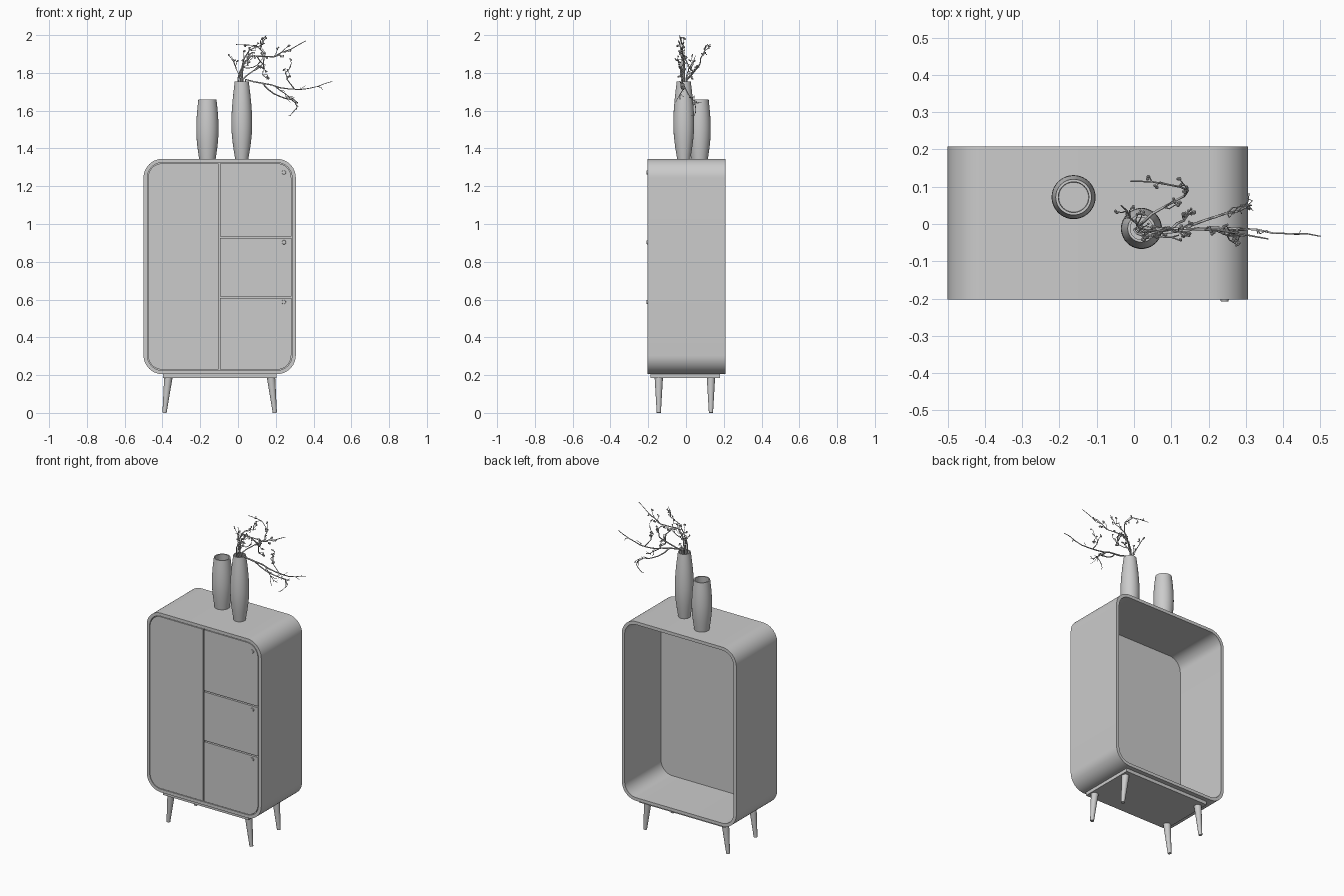
import bpy, bmesh, math, random
from mathutils import Vector

if "Cube" in bpy.data.objects:
    bpy.data.objects.remove(bpy.data.objects["Cube"])
random.seed(4)

GREY = (0.6, 0.6, 0.6, 1)
mat = bpy.data.materials.new("plain grey")
mat.use_nodes = True
mat.diffuse_color = GREY
mat.node_tree.nodes["Principled BSDF"].inputs["Base Color"].default_value = GREY


def finish(name, bm, angle=30):
    bmesh.ops.recalc_face_normals(bm, faces=bm.faces)
    mesh = bpy.data.meshes.new(name)
    bm.to_mesh(mesh)
    bm.free()
    ob = bpy.data.objects.new(name, mesh)
    bpy.context.collection.objects.link(ob)
    mesh.materials.append(mat)
    bpy.ops.object.select_all(action='DESELECT')
    ob.select_set(True)
    bpy.context.view_layer.objects.active = ob
    bpy.ops.object.shade_smooth_by_angle(angle=math.radians(angle))
    return ob


def outline(x0, x1, z0, z1, radii, steps=12):
    """Rectangle with rounded corners, from bottom left anticlockwise."""
    pts = []
    corners = [(x0, z0, 1, 1), (x1, z0, -1, 1), (x1, z1, -1, -1), (x0, z1, 1, -1)]
    for i, ((x, z, sx, sz), r) in enumerate(zip(corners, radii)):
        if r == 0:
            pts.append((x, z))
            continue
        for k in range(steps + 1):
            a = math.pi + (i + k / steps) * math.pi / 2
            pts.append((x + sx * r + r * math.cos(a), z + sz * r + r * math.sin(a)))
    return pts


def panel(name, pts, y0, y1):
    bm = bmesh.new()
    a, b = [[bm.verts.new((x, y, z)) for x, z in pts] for y in (y0, y1)]
    bm.faces.new(a)
    bm.faces.new(b)
    for i in range(len(a)):
        j = (i + 1) % len(a)
        bm.faces.new((a[i], a[j], b[j], b[i]))
    return finish(name, bm)


def lathe(name, profile, centre, sides=40):
    bm = bmesh.new()
    rings = []
    for r, z in profile:
        rings.append([bm.verts.new((centre[0] + r * math.cos(t), centre[1] + r * math.sin(t), z))
                      for t in (2 * math.pi * k / sides for k in range(sides))])
    for a, b in zip(rings, rings[1:]):
        for i in range(sides):
            j = (i + 1) % sides
            bm.faces.new((a[i], a[j], b[j], b[i]))
    bm.faces.new(rings[0])
    bm.faces.new(rings[-1])
    return finish(name, bm, 40)


def rod(name, p, q, r0, r1, sides=20):
    p, q = Vector(p), Vector(q)
    bm = bmesh.new()
    bmesh.ops.create_cone(bm, cap_ends=True, segments=sides, radius1=r0, radius2=r1, depth=(q - p).length)
    bm.transform((q - p).to_track_quat('Z', 'Y').to_matrix().to_4x4())
    bmesh.ops.translate(bm, vec=(p + q) / 2, verts=bm.verts)
    return finish(name, bm)


# Cabinet shell: a rounded tube open at the back
LEFT, RIGHT, LOW, HIGH = -0.5, 0.306, 0.205, 1.345
FRONT, BACK, WALL, R = -0.203, 0.208, 0.02, 0.1
outer = outline(LEFT, RIGHT, LOW, HIGH, [R] * 4)
inner = outline(LEFT + WALL, RIGHT - WALL, LOW + WALL, HIGH - WALL, [R - WALL] * 4)
bm = bmesh.new()
loops = [[bm.verts.new((x, y, z)) for x, z in pts]
         for pts, y in ((outer, FRONT), (outer, BACK), (inner, BACK), (inner, FRONT))]
for k in range(4):
    a, b = loops[k], loops[(k + 1) % 4]
    for i in range(len(a)):
        j = (i + 1) % len(a)
        bm.faces.new((a[i], a[j], b[j], b[i]))
finish("cabinet_shell", bm)
panel("inner_panel", inner, -0.185, -0.157)

# Doors, split by narrow gaps
G = 0.004
x0, x1, z0, z1 = LEFT + WALL + G, RIGHT - WALL - G, LOW + WALL + G, HIGH - WALL - G
SPLIT, Z_LOW, Z_HIGH, r = -0.1, 0.613, 0.93, R - WALL - G
panel("tall_door", outline(x0, SPLIT - G, z0, z1, (r, 0, 0, r)), FRONT, -0.185)
panel("lower_door", outline(SPLIT + G, x1, z0, Z_LOW - G, (0, r, 0, 0)), FRONT, -0.185)
panel("middle_door", outline(SPLIT + G, x1, Z_LOW + G, Z_HIGH - G, (0,) * 4), FRONT, -0.185)
panel("upper_door", outline(SPLIT + G, x1, Z_HIGH + G, z1, (0, 0, r, 0)), FRONT, -0.185)
for label, z in (("lower", 0.587), ("middle", 0.903), ("upper", 1.273)):
    rod(label + "_knob", (0.243, FRONT + 0.002, z), (0.243, -0.208, z), 0.012, 0.01)

# Base plate and splayed legs
bm = bmesh.new()
bmesh.ops.create_cube(bm, size=1)
bmesh.ops.scale(bm, vec=(0.602, 0.366, 0.022), verts=bm.verts)
bmesh.ops.translate(bm, vec=(-0.096, -0.004, 0.195), verts=bm.verts)
finish("base_plate", bm)
for side, s in (("right", -1), ("left", 1)):
    for end, y in (("front", -0.144), ("back", 0.132)):
        rod(f"{end}_{side}_leg", (-0.097 + s * 0.292, y, 0), (-0.097 + s * 0.272, y, 0.186), 0.011, 0.022)


# Hollow vases with a swelling body
def vase(name, centre, height, foot, belly, rim, peak, wall=0.007):
    out = []
    for k in range(17):
        t = k / 16
        u = t / peak if t < peak else (1 - t) / (1 - peak)
        low = foot if t < peak else rim
        out.append((low + (belly - low) * math.sin(u * math.pi / 2), HIGH + height * t))
    inside = [(rad - wall, z) for rad, z in reversed(out[1:])]
    lathe(name, out + inside, centre)


vase("short_vase", (-0.162, 0.072), 0.315, 0.044, 0.059, 0.048, 0.5)
vase("tall_vase", (0.02, -0.012), 0.41, 0.035, 0.055, 0.037, 0.45)


# Dry branches: tapering tubes gathered in one curve
curve = bpy.data.curves.new("branches", 'CURVE')
curve.dimensions = '3D'
curve.bevel_depth = 1
curve.bevel_resolution = 0
curve.use_fill_caps = True
blossoms = []


def tube(pts, r0, r1):
    sp = curve.splines.new('POLY')
    sp.points.add(len(pts) - 1)
    for i, p in enumerate(pts):
        sp.points[i].co = (*p, 1)
        sp.points[i].radius = r0 + (r1 - r0) * i / (len(pts) - 1)


def jitter(s):
    return Vector([random.uniform(-s, s) for _ in range(3)])


def branch(pts, r0, twigs, bloom=True):
    pts = [Vector(p) for p in pts]
    path = [pts[0]]
    for a, b in zip(pts, pts[1:]):
        path += [(a + b) / 2 + jitter(0.005), b]
    tube(path, r0, 0.0018)
    for _ in range(twigs):
        i = random.randrange(len(path) // 3, len(path) - 1)
        d = (path[i + 1] - path[i]).normalized()
        a = path[i]
        b = a + d * 0.02 + jitter(0.018)
        c = b + d * 0.012 + jitter(0.018)
        c.z, c.x = min(c.z, 1.985), min(c.x, 0.48)
        tube([a, b, c], 0.002, 0.0012)
        if bloom:
            blossoms.append(c)


ROOT = (0.015, -0.01, 1.5)
branch([ROOT, (0.04, -0.02, 1.765), (0.13, -0.018, 1.745), (0.22, -0.01, 1.722),
        (0.33, -0.015, 1.712), (0.42, -0.026, 1.728), (0.5, -0.033, 1.755)], 0.006, 4, False)
branch([(0.13, -0.018, 1.745), (0.19, 0.01, 1.69), (0.25, 0.03, 1.665),
        (0.3, 0.045, 1.655), (0.315, 0.05, 1.62), (0.285, 0.05, 1.585)], 0.004, 9, False)
branch([(0.2, -0.01, 1.725), (0.25, -0.03, 1.69), (0.3, -0.03, 1.66)], 0.003, 4, False)
branch([(0.3, -0.015, 1.713), (0.26, -0.02, 1.765), (0.25, -0.03, 1.8), (0.28, -0.04, 1.835)], 0.003, 4)
branch([ROOT, (0.02, -0.01, 1.78), (0.035, -0.012, 1.86), (0.065, -0.015, 1.89), (0.19, -0.015, 1.885),
        (0.28, -0.025, 1.925), (0.36, -0.04, 1.97)], 0.006, 10)
branch([(0.1, -0.015, 1.888), (0.135, 0.01, 1.845), (0.13, 0.02, 1.79), (0.16, 0.035, 1.765)], 0.004, 4)
branch([ROOT, (0.01, -0.015, 1.78), (0.03, -0.02, 1.87), (0.06, -0.02, 1.92),
        (0.12, -0.02, 1.945), (0.15, -0.033, 2.0)], 0.004, 8)
branch([ROOT, (0.01, 0, 1.77), (-0.01, 0.015, 1.82), (-0.035, 0.05, 1.89)], 0.004, 5)
branch([ROOT, (0.025, 0.005, 1.765), (0.08, 0.045, 1.81), (0.135, 0.075, 1.85), (0.145, 0.09, 1.9),
        (0.095, 0.105, 1.945), (-0.01, 0.115, 1.95)], 0.005, 7)
branch([ROOT, (0, -0.015, 1.77), (0.02, -0.03, 1.83), (0.08, -0.035, 1.83), (0.12, -0.03, 1.86)], 0.004, 4)

ob = bpy.data.objects.new("branches", curve)
bpy.context.collection.objects.link(ob)
curve.materials.append(mat)
bpy.ops.object.select_all(action='DESELECT')
ob.select_set(True)
bpy.context.view_layer.objects.active = ob
bpy.ops.object.convert(target='MESH')

# Small blossoms: clusters of rounded petals at the twig tips
bm = bmesh.new()
for c in blossoms:
    for _ in range(3):
        made = bmesh.ops.create_icosphere(bm, subdivisions=1, radius=random.uniform(0.003, 0.006))
        bmesh.ops.translate(bm, vec=c + jitter(0.006), verts=made["verts"])
finish("blossoms", bm)
